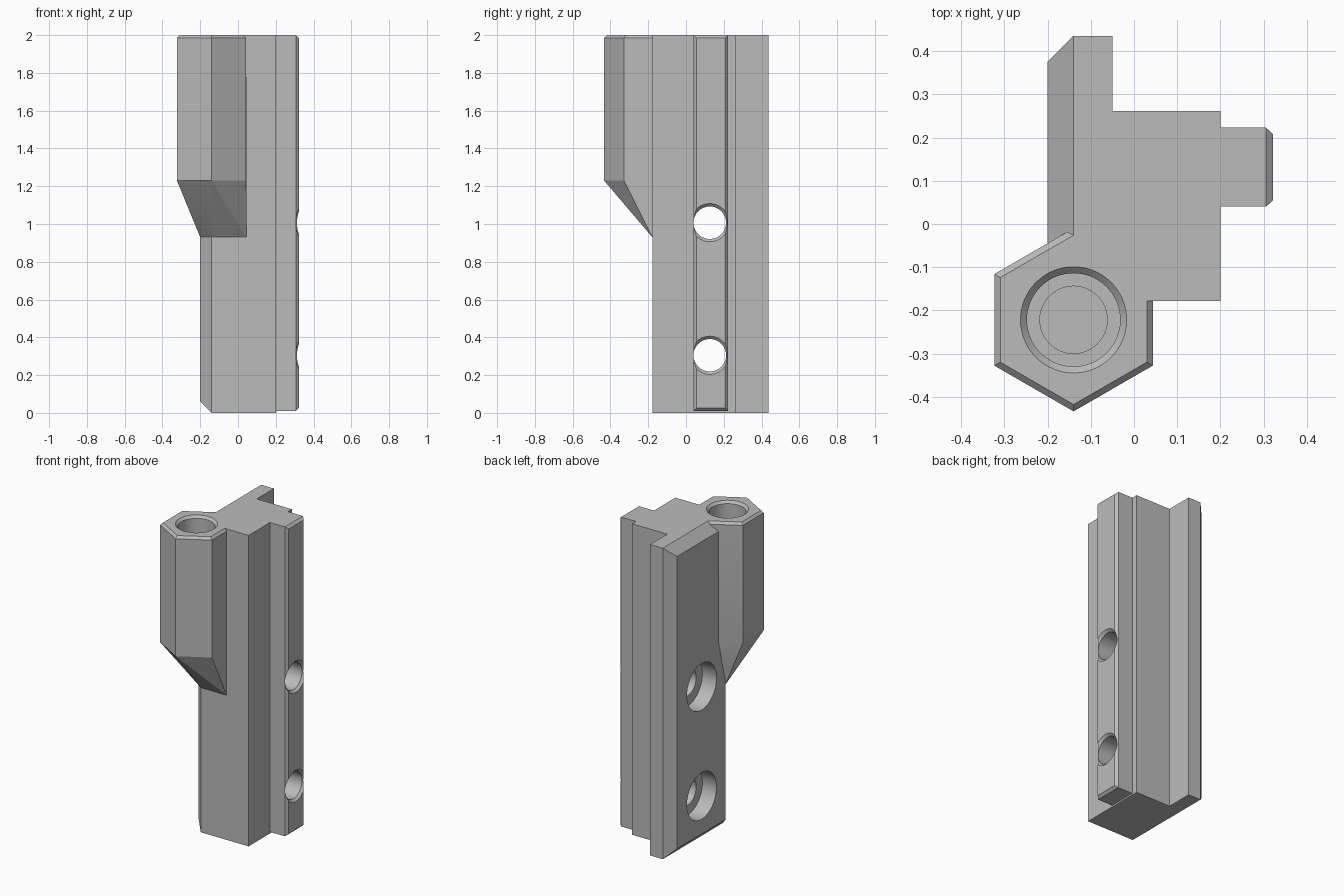
import bpy, bmesh, math
from mathutils import Matrix, Vector

if "Cube" in bpy.data.objects:
    bpy.data.objects.remove(bpy.data.objects["Cube"])

grey = bpy.data.materials.new("plain grey")
grey.use_nodes = True
color = (0.5, 0.5, 0.5, 1)
grey.diffuse_color = color
grey.node_tree.nodes["Principled BSDF"].inputs["Base Color"].default_value = color


def make_object(name, bm):
    bmesh.ops.recalc_face_normals(bm, faces=bm.faces)
    mesh = bpy.data.meshes.new(name)
    bm.to_mesh(mesh)
    bm.free()
    mesh.materials.append(grey)
    obj = bpy.data.objects.new(name, mesh)
    bpy.context.collection.objects.link(obj)
    return obj


def hull(name, points):
    """Convex solid around a set of points."""
    bm = bmesh.new()
    for p in points:
        bm.verts.new(p)
    result = bmesh.ops.convex_hull(bm, input=bm.verts)
    bmesh.ops.delete(bm, geom=list({g for g in result["geom_interior"]
                                    if isinstance(g, bmesh.types.BMVert)}), context="VERTS")
    bmesh.ops.dissolve_limit(bm, angle_limit=0.01, verts=bm.verts, edges=bm.edges)
    return make_object(name, bm)


def turned(name, profile, matrix, segments=64):
    """Stepped round cutter from (radius, height) pairs."""
    bm = bmesh.new()
    rings = []
    for r, h in profile:
        rings.append([bm.verts.new(matrix @ Vector((r * math.cos(a), r * math.sin(a), h)))
                      for a in (math.tau * i / segments for i in range(segments))])
    for low, high in zip(rings, rings[1:]):
        for i in range(segments):
            j = (i + 1) % segments
            bm.faces.new((low[i], low[j], high[j], high[i]))
    bm.faces.new(rings[0])
    bm.faces.new(rings[-1])
    return make_object(name, bm)


def combine(target, tool, operation):
    mod = target.modifiers.new(operation.lower(), "BOOLEAN")
    mod.operation = operation
    mod.solver = "EXACT"
    mod.object = tool
    bpy.context.view_layer.objects.active = target
    bpy.ops.object.modifier_apply(modifier=mod.name)
    bpy.data.objects.remove(tool)


# Main T-shaped body, extruded upward
outline = [(-0.14, -0.178), (0.2, -0.178), (0.2, 0.262), (-0.05, 0.262),
           (-0.05, 0.436), (-0.14, 0.436), (-0.2, 0.376), (-0.2, -0.118)]
bm = bmesh.new()
base = bm.faces.new([bm.verts.new((x, y, 0)) for x, y in outline])
top = bmesh.ops.extrude_face_region(bm, geom=[base])["geom"]
bmesh.ops.translate(bm, vec=(0, 0, 2), verts=[v for v in top if isinstance(v, bmesh.types.BMVert)])

# Chamfer the top and bottom edges of the flat side
for z, direction in ((2, 1), (0, -1)):
    cut = bmesh.ops.bisect_plane(bm, geom=bm.verts[:] + bm.edges[:] + bm.faces[:],
                                 plane_co=(-0.14, 0, z), plane_no=(-1, 0, direction),
                                 clear_outer=True, dist=1e-5)
    edges = [g for g in cut["geom_cut"] if isinstance(g, bmesh.types.BMEdge)]
    bmesh.ops.holes_fill(bm, edges=edges, sides=0)
bmesh.ops.remove_doubles(bm, verts=bm.verts, dist=1e-5)
body = make_object("mounting_block", bm)

# Rail with a chamfered outer face
rail_points = []
for x, inset in ((0.1, 0), (0.306, 0), (0.322, 0.015)):
    for y in (0.04 + inset, 0.223 - inset):
        for z in (0.01 + inset, 2 - inset):
            rail_points.append((x, y, z))
combine(body, hull("rail", rail_points), "UNION")


# Hexagonal socket that tapers down into the block
def hexagon(radius, z):
    return [(-0.14 + radius * math.sin(i * math.pi / 3),
             -0.222 + radius * math.cos(i * math.pi / 3), z) for i in range(6)]


foot = [(-0.2, -0.118, 0.93), (-0.14, -0.178, 0.93), (0.044, -0.178, 0.93), (0.044, -0.1, 0.93)]
socket = hull("hex_socket", foot + hexagon(0.212, 1.23) + hexagon(0.212, 1.985) + hexagon(0.196, 2))
combine(body, socket, "UNION")

# Stepped blind hole in the top of the socket
bore = turned("socket_bore", [(0.078, 1.3), (0.078, 1.42), (0.108, 1.42), (0.108, 1.985),
                              (0.123, 2), (0.123, 2.1)],
              Matrix.Translation((-0.14, -0.222, 0)))
combine(body, bore, "DIFFERENCE")

# Two counterbored screw holes across the block
for z in (0.305, 1.007):
    place = Matrix.Translation((0, 0.126, z)) @ Matrix.Rotation(math.pi / 2, 4, "Y")
    screw = turned("screw_hole", [(0.15, -0.4), (0.15, -0.1), (0.086, -0.1), (0.086, 0.307),
                                  (0.101, 0.322), (0.101, 0.4)], place)
    combine(body, screw, "DIFFERENCE")

# Smooth the round holes, keep the edges crisp
bpy.ops.object.select_all(action="DESELECT")
body.select_set(True)
bpy.context.view_layer.objects.active = body
bpy.ops.object.shade_smooth_by_angle(angle=math.radians(20))
